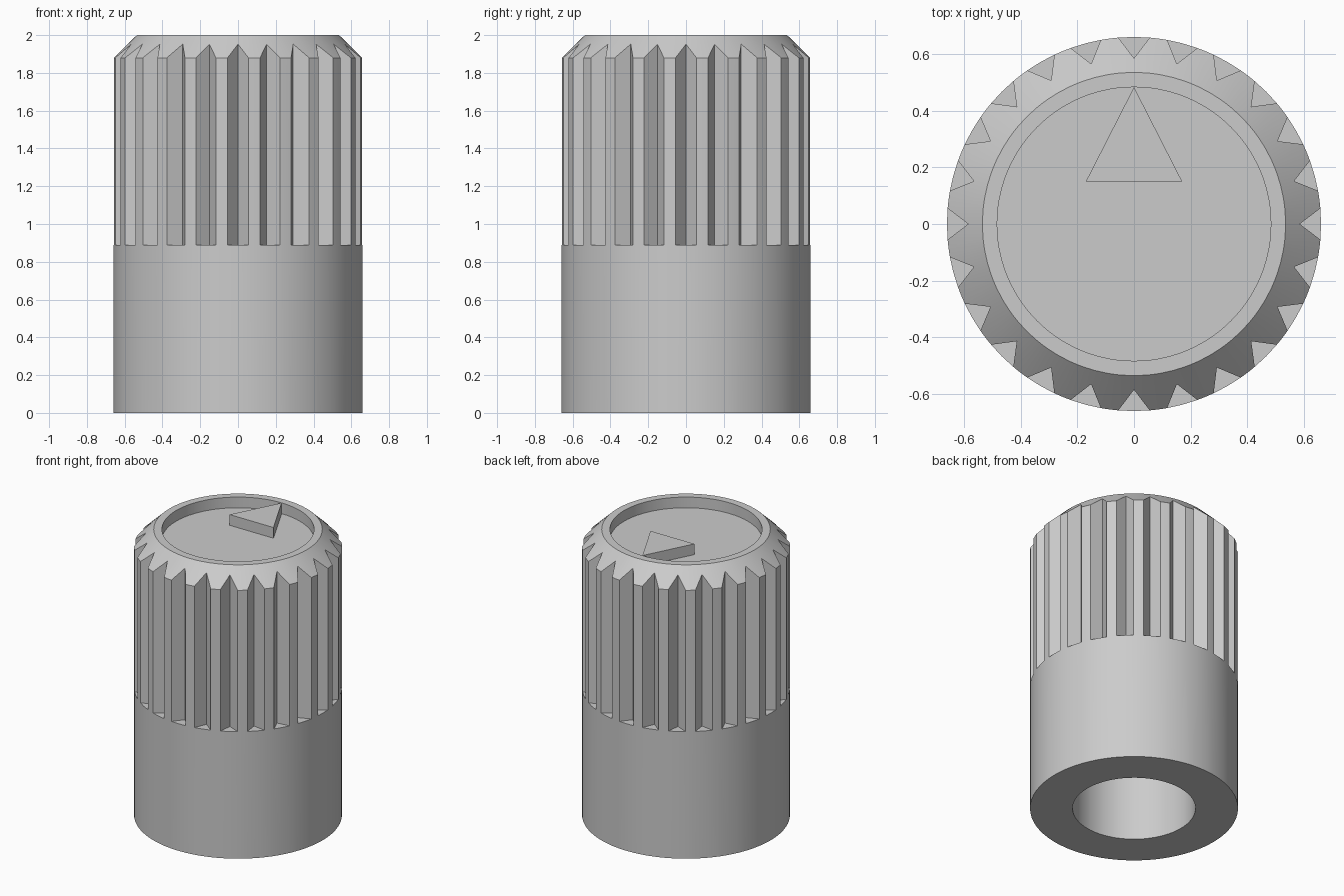
import bpy, bmesh
from math import radians, sin, cos

cube = bpy.data.objects.get("Cube")
if cube:
    bpy.data.objects.remove(cube, do_unlink=True)

grey = bpy.data.materials.new("plain grey")
grey.use_nodes = True
colour = (0.6, 0.6, 0.6, 1)
grey.diffuse_color = colour
grey.node_tree.nodes["Principled BSDF"].inputs["Base Color"].default_value = colour

RADIUS, GROOVE_R, RIM_R, RECESS_R, BORE_R = 0.66, 0.585, 0.535, 0.483, 0.39
GRIP_Z, CHAMFER_Z, TOP_Z, FLOOR_Z, BORE_Z = 0.89, 1.88, 2.0, 1.925, 1.2
GROOVES, HALF_GROOVE = 24, 4.8


def finish(bm, name):
    """Clean the mesh and add it to the scene with smooth shading and sharp edges."""
    bmesh.ops.remove_doubles(bm, verts=bm.verts, dist=1e-5)
    bmesh.ops.recalc_face_normals(bm, faces=bm.faces)
    mesh = bpy.data.meshes.new(name)
    bm.to_mesh(mesh)
    bm.free()
    mesh.materials.append(grey)
    obj = bpy.data.objects.new(name, mesh)
    bpy.context.collection.objects.link(obj)
    bpy.ops.object.select_all(action='DESELECT')
    obj.select_set(True)
    bpy.context.view_layer.objects.active = obj
    bpy.ops.object.shade_smooth_by_angle(angle=radians(30))


# Columns around the knob: groove bottom, groove edge, middle of land, next edge
pitch = 360 / GROOVES
columns = [(radians(i * pitch + a), a == 0)
           for i in range(GROOVES)
           for a in (0, HALF_GROOVE, pitch / 2, pitch - HALF_GROOVE)]

# Profile: (radius, z) on the lands, then (radius, z) at the groove bottoms
plain = lambda r, z: ((r, z), (r, z))
groove_top = CHAMFER_Z + (TOP_Z - CHAMFER_Z) * (RADIUS - GROOVE_R) / (RADIUS - RIM_R)
profile = [
    plain(0, BORE_Z), plain(BORE_R, BORE_Z), plain(BORE_R, 0),
    plain(RADIUS, 0), plain(RADIUS, GRIP_Z),
    ((RADIUS, GRIP_Z), (GROOVE_R, GRIP_Z)),
    ((RADIUS, CHAMFER_Z), (GROOVE_R, groove_top)),
    plain(RIM_R, TOP_Z), plain(RECESS_R, TOP_Z),
    plain(RECESS_R, FLOOR_Z), plain(0, FLOOR_Z),
]

# Knob body with bore, grip grooves, chamfer and recessed top
bm = bmesh.new()
rings = []
for land, groove in profile:
    ring = []
    for angle, in_groove in columns:
        r, z = groove if in_groove else land
        ring.append(bm.verts.new((r * sin(angle), r * cos(angle), z)))
    rings.append(ring)
for low, high in zip(rings, rings[1:]):
    for i in range(len(columns)):
        j = (i + 1) % len(columns)
        bm.faces.new((low[i], low[j], high[j], high[i]))
finish(bm, "knob_body")

# Raised pointer standing on the recess floor
bm = bmesh.new()
base = bm.faces.new([bm.verts.new((x, y, FLOOR_Z - 0.005))
                     for x, y in ((-0.17, 0.15), (0.17, 0.15), (0, 0.483))])
top = bmesh.ops.extrude_face_region(bm, geom=[base])["geom"]
for v in top:
    if isinstance(v, bmesh.types.BMVert):
        v.co.z = TOP_Z
finish(bm, "pointer")
